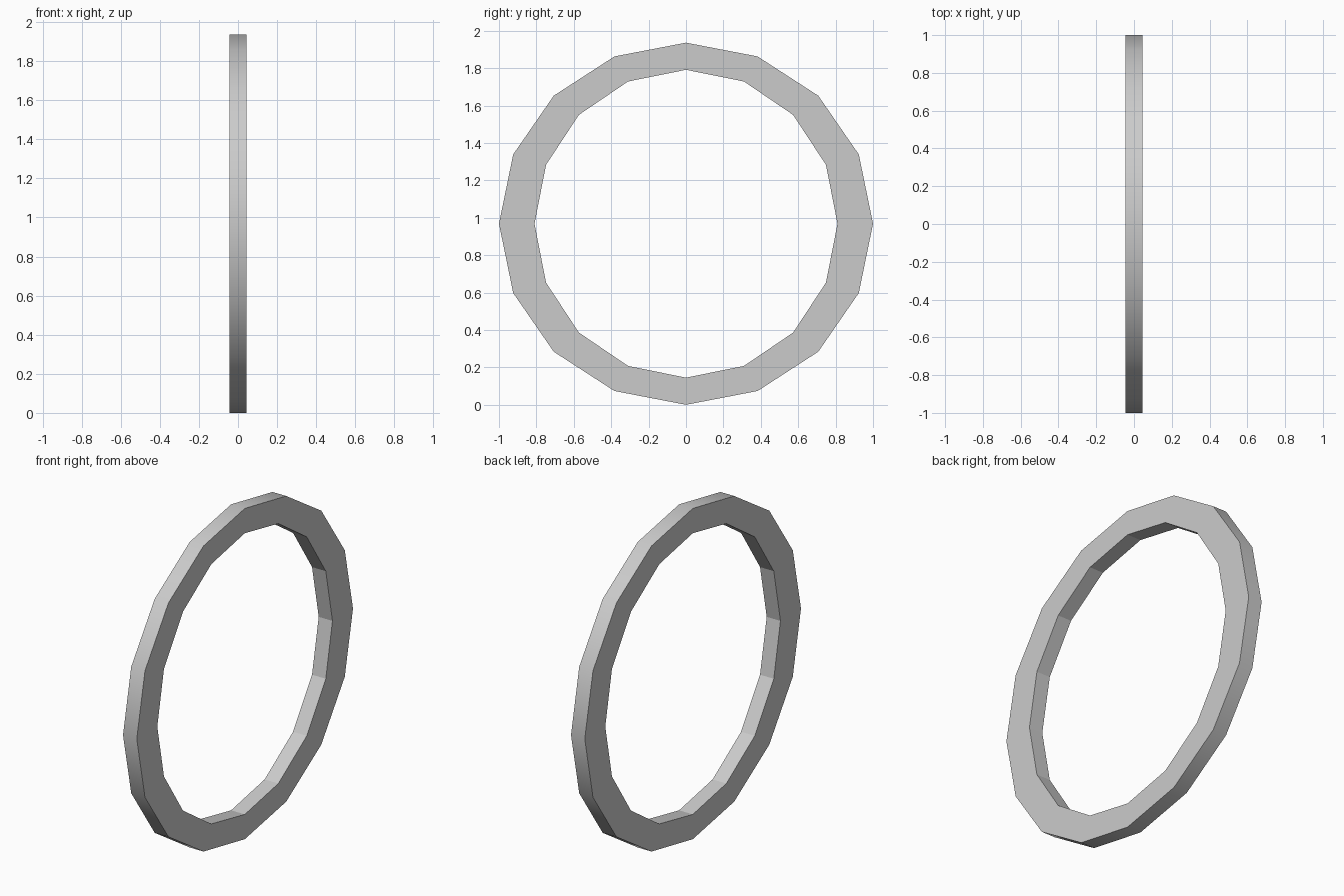
import bpy, bmesh
from math import sin, cos, pi

if "Cube" in bpy.data.objects:
    bpy.data.objects.remove(bpy.data.objects["Cube"])

SIDES = 16
HALF_W = 0.0445
CENTRE_Z = 0.968


def loop(bm, x, ry, rz):
    """16-sided elliptical loop of vertices in the YZ plane."""
    return [bm.verts.new((x, ry * cos(2 * pi * i / SIDES),
                          CENTRE_Z + rz * sin(2 * pi * i / SIDES)))
            for i in range(SIDES)]


# Ring: four loops bridged around its rectangular cross-section
bm = bmesh.new()
loops = [loop(bm, -HALF_W, 1.0, 0.968), loop(bm, HALF_W, 1.0, 0.968),
         loop(bm, HALF_W, 0.81, 0.823), loop(bm, -HALF_W, 0.81, 0.823)]
for k in range(4):
    a, b = loops[k], loops[(k + 1) % 4]
    for i in range(SIDES):
        j = (i + 1) % SIDES
        face = bm.faces.new((a[i], a[j], b[j], b[i]))
        face.smooth = (k == 0)  # only the outer rim is smooth
bmesh.ops.recalc_face_normals(bm, faces=bm.faces)

# Crisp corners where the rim meets the flat sides
for e in bm.edges:
    if e.calc_face_angle() > 0.7:
        e.smooth = False

mesh = bpy.data.meshes.new("ring")
bm.to_mesh(mesh)
bm.free()
ring = bpy.data.objects.new("ring", mesh)
bpy.context.collection.objects.link(ring)
